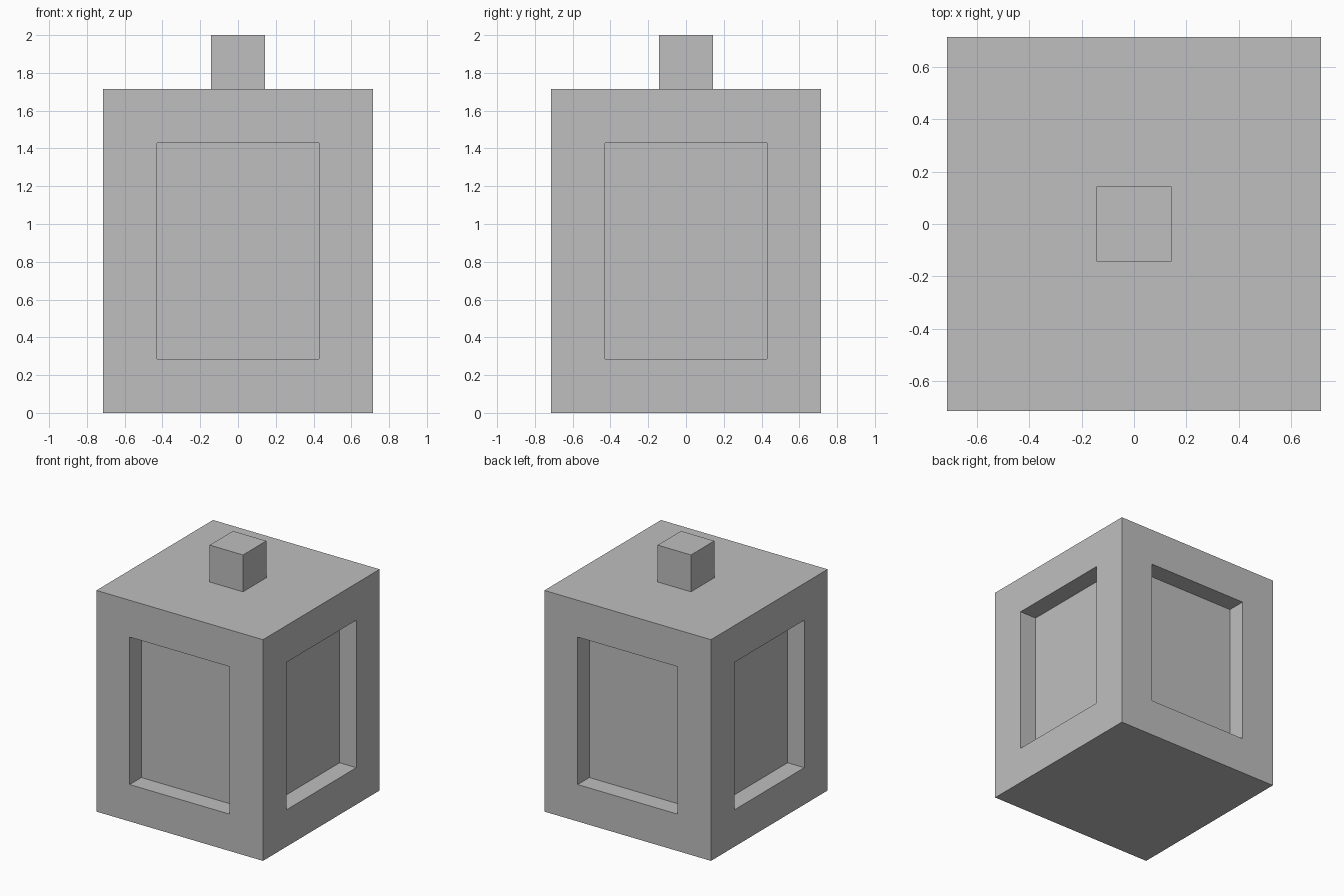
import bpy
import bmesh
from mathutils import Matrix, Vector

default_cube = bpy.data.objects.get("Cube")
if default_cube:
    bpy.data.objects.remove(default_cube, do_unlink=True)

U = 1 / 7  # design module: the model is 14 modules tall

grey = bpy.data.materials.new("plain_grey")
grey.use_nodes = True
colour = (0.52, 0.52, 0.52, 1)
grey.diffuse_color = colour
grey.node_tree.nodes["Principled BSDF"].inputs["Base Color"].default_value = colour


def box(bm, size, centre):
    matrix = Matrix.Translation(Vector(centre)) @ Matrix.Diagonal((*size, 1))
    bmesh.ops.create_cube(bm, size=1, matrix=matrix)
    bm.normal_update()


def add_object(name, bm):
    mesh = bpy.data.meshes.new(name)
    bm.to_mesh(mesh)
    bm.free()
    mesh.materials.append(grey)
    obj = bpy.data.objects.new(name, mesh)
    bpy.context.collection.objects.link(obj)
    return obj


# Body with a recessed panel on each of the four sides
bm = bmesh.new()
box(bm, (10 * U, 10 * U, 12 * U), (0, 0, 6 * U))
sides = [f for f in bm.faces if abs(f.normal.z) < 0.5]
bmesh.ops.inset_individual(bm, faces=sides, thickness=2 * U, use_even_offset=True)
directions = [f.normal.copy() for f in sides]
panels = bmesh.ops.extrude_discrete_faces(bm, faces=sides)["faces"]
for panel, normal in zip(panels, directions):
    bmesh.ops.translate(bm, verts=panel.verts[:], vec=-normal * U)
bmesh.ops.recalc_face_normals(bm, faces=bm.faces[:])
add_object("body", bm)

# Knob on the top
bm = bmesh.new()
box(bm, (2 * U, 2 * U, 2 * U), (0, 0, 13 * U))
add_object("top_knob", bm)
